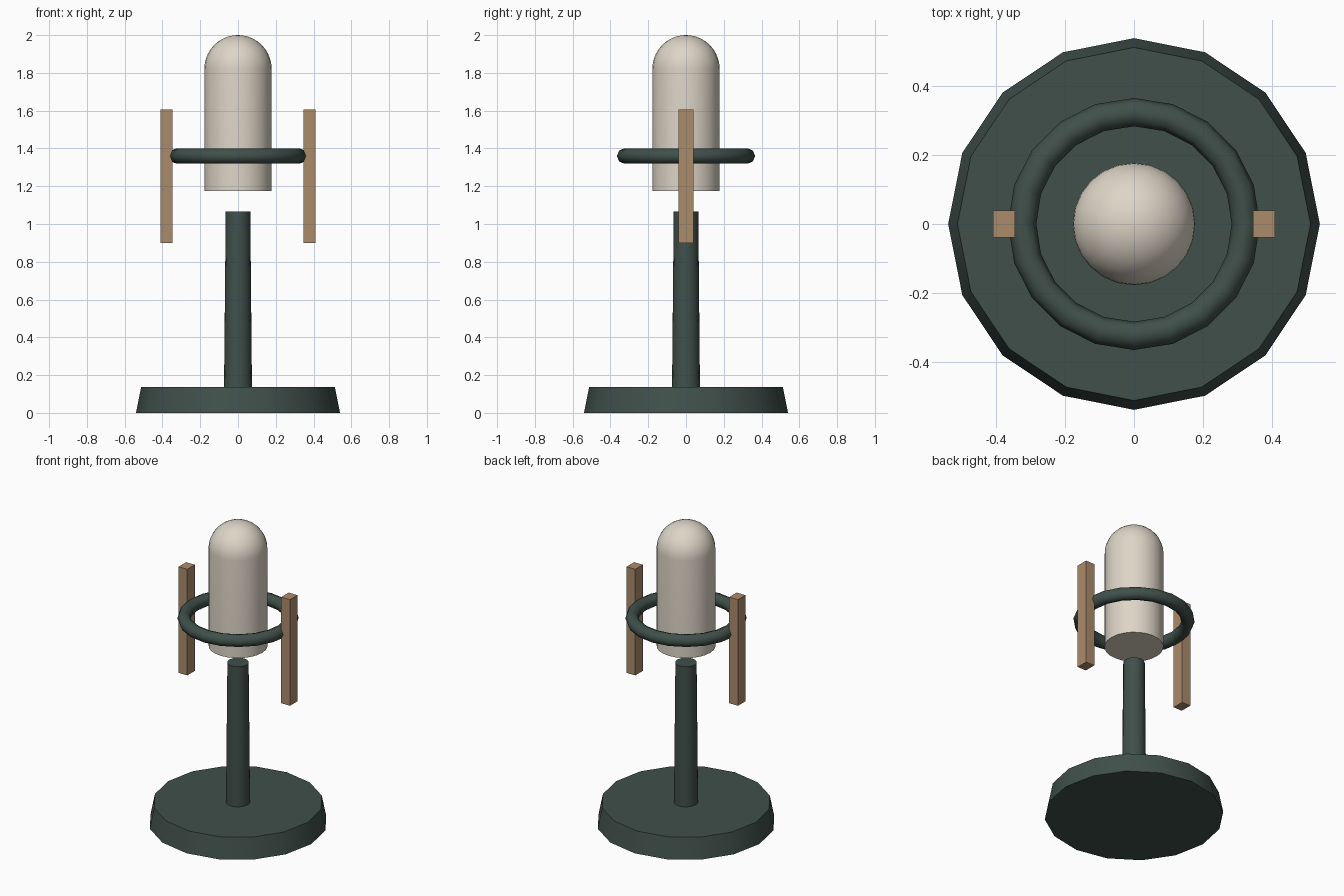
import bpy
import math

cube = bpy.data.objects.get("Cube")
if cube:
    bpy.data.objects.remove(cube, do_unlink=True)


def material(name, rgb):
    mat = bpy.data.materials.new(name)
    mat.use_nodes = True
    colour = (*rgb, 1.0)
    mat.diffuse_color = colour
    mat.node_tree.nodes["Principled BSDF"].inputs["Base Color"].default_value = colour
    return mat


green = material("dark green", (0.051, 0.08, 0.069))
cream = material("cream", (0.73, 0.665, 0.57))
wood = material("tan wood", (0.41, 0.262, 0.146))


def finish(name, mat, angle=None):
    obj = bpy.context.object
    obj.name = name
    obj.data.materials.append(mat)
    if angle:
        bpy.ops.object.shade_smooth_by_angle(angle=math.radians(angle))
    return obj


def lathe(name, mat, profile, sides):
    """Spin (radius, height) points around z, capping open ends."""
    verts, faces, rings = [], [], []
    for r, z in profile:
        start = len(verts)
        count = sides if r > 0 else 1
        for i in range(count):
            a = math.tau * i / sides
            verts.append((r * math.cos(a), r * math.sin(a), z))
        rings.append([start + i % count for i in range(sides)])
    for low, high in zip(rings, rings[1:]):
        for i in range(sides):
            j = (i + 1) % sides
            face = [low[i], low[j], high[j], high[i]]
            faces.append(list(dict.fromkeys(face)))
    if profile[0][0] > 0:
        faces.append(rings[0][::-1])
    if profile[-1][0] > 0:
        faces.append(rings[-1])
    mesh = bpy.data.meshes.new(name)
    mesh.from_pydata(verts, [], faces)
    obj = bpy.data.objects.new(name, mesh)
    bpy.context.collection.objects.link(obj)
    bpy.ops.object.select_all(action="DESELECT")
    bpy.context.view_layer.objects.active = obj
    obj.select_set(True)
    return finish(name, mat, 35)


# Weighted foot and tapered stem
lathe("base", green, [(0.54, 0), (0.513, 0.137)], 16)
lathe("stem", green, [(0.074, 0.13), (0.065, 1.065)], 16)

# Round-topped capsule floating above the stem
radius, shoulder, steps = 0.178, 1.822, 10
capsule = [(radius, 1.175)]
for k in range(steps):
    t = math.pi / 2 * k / steps
    capsule.append((radius * math.cos(t), shoulder + radius * math.sin(t)))
capsule.append((0, shoulder + radius))
lathe("capsule", cream, capsule, 24)

# Ring around the capsule
bpy.ops.mesh.primitive_torus_add(
    major_radius=0.325, minor_radius=0.041, major_segments=20,
    minor_segments=8, location=(0, 0, 1.36))
finish("ring", green, 50)

# Upright wooden bars on either side of the ring
for side, x in (("left", 0.378), ("right", -0.378)):
    bpy.ops.mesh.primitive_cube_add(size=1, location=(x, 0, 1.253))
    bar = finish(side + "_bar", wood)
    bar.scale = (0.064, 0.079, 0.706)
